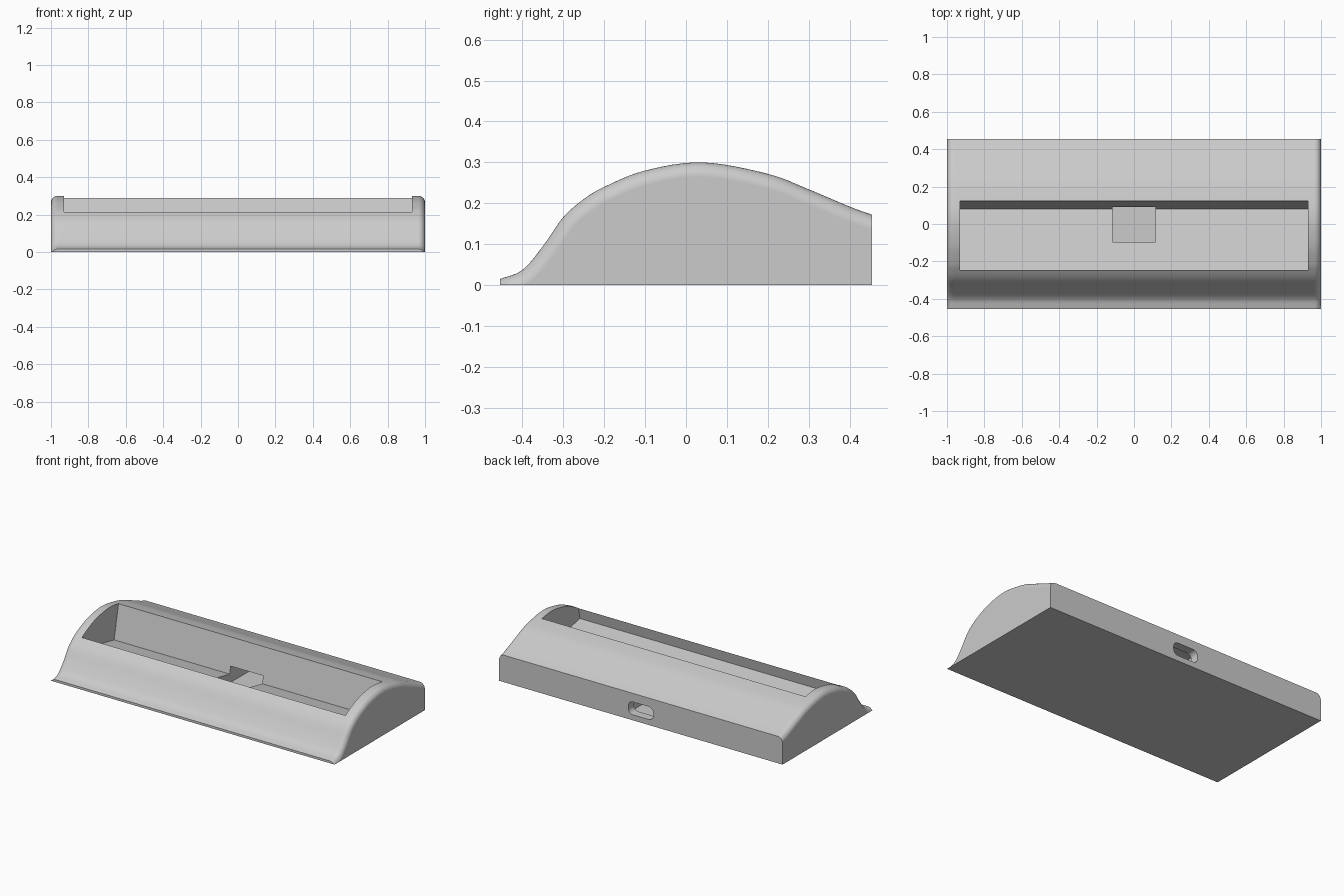
import bpy, bmesh, math
from mathutils import Vector

cube = bpy.data.objects.get("Cube")
if cube:
    bpy.data.objects.remove(cube, do_unlink=True)

HALF_X, HALF_Y, FILLET = 1.0, 0.455, 0.035

grey = bpy.data.materials.new("light_grey")
grey.use_nodes = True
grey.diffuse_color = (0.6, 0.6, 0.6, 1)
grey.node_tree.nodes["Principled BSDF"].inputs["Base Color"].default_value = (0.6, 0.6, 0.6, 1)


def make_object(name, bm):
    bmesh.ops.recalc_face_normals(bm, faces=bm.faces)
    mesh = bpy.data.meshes.new(name)
    bm.to_mesh(mesh)
    bm.free()
    mesh.materials.append(grey)
    obj = bpy.data.objects.new(name, mesh)
    bpy.context.collection.objects.link(obj)
    return obj


def loft(name, sections):
    """Skin matching closed rings and cap both ends."""
    bm = bmesh.new()
    rings = [[bm.verts.new(p) for p in ring] for ring in sections]
    for a, b in zip(rings, rings[1:]):
        for i in range(len(a)):
            j = (i + 1) % len(a)
            bm.faces.new((a[i], a[j], b[j], b[i]))
    bm.faces.new(rings[0])
    bm.faces.new(rings[-1])
    return make_object(name, bm)


def smooth_curve(points, steps):
    """Catmull-Rom curve through the points."""
    p = [Vector(q) for q in points]
    p = [2 * p[0] - p[1]] + p + [2 * p[-1] - p[-2]]
    out = []
    for a, b, c, d in zip(p, p[1:], p[2:], p[3:]):
        for k in range(steps):
            t = k / steps
            out.append(0.5 * (2 * b + (c - a) * t + (2 * a - 5 * b + 4 * c - d) * t**2
                              + (3 * b - a - 3 * c + d) * t**3))
    return out + [p[-2]]


# Side profile of the top surface, front to back (y, z)
profile = smooth_curve([(-HALF_Y, 0.015), (-0.4, 0.037), (-0.35, 0.095), (-0.3, 0.166),
                        (-0.25, 0.21), (-0.2, 0.24), (-0.1, 0.28), (0.04, 0.3), (0.2, 0.272),
                        (0.3, 0.234), (0.4, 0.192), (HALF_Y, 0.172)], 6)


def section(x, inset):
    """Body outline at x, with the top surface pulled in by inset."""
    ring = []
    last = len(profile) - 1
    for i, p in enumerate(profile):
        t = (profile[min(i + 1, last)] - profile[max(i - 1, 0)]).normalized()
        if i in (0, last):
            q = p - Vector((0, inset / t.x))
        else:
            q = p - inset * Vector((-t.y, t.x))
        ring.append((x, q.x, max(q.y, 0.001)))
    return ring + [(x, HALF_Y, 0), (x, -HALF_Y, 0)]


# Body with rounded upper edges at both ends
steps = 8
half = []
for k in range(steps + 1):
    a = math.pi / 2 * k / steps
    half.append((HALF_X - FILLET * (1 - math.sin(a)), FILLET * (1 - math.cos(a))))
stations = [(-x, d) for x, d in reversed(half)] + half
body = loft("dock_body", [section(x, d) for x, d in stations])

# Tilted device pocket
pocket_side = [(0.08, 0.075), (-0.259, 0.143), (-0.207, 0.4), (0.147, 0.4)]
pocket = loft("pocket_cutter", [[(x, y, z) for y, z in pocket_side] for x in (-0.93, 0.93)])

# Connector cavity under the pocket, running back inside the shell
cavity_side = [(-0.095, 0.018), (0.4, 0.018), (0.4, 0.122), (-0.095, 0.122)]
cavity = loft("cavity_cutter", [[(x, y, z) for y, z in cavity_side] for x in (-0.115, 0.115)])

# Rounded cable port through the back
radius, port_x, port_z = 0.032, 0.088, 0.041
outline = []
for n, (sx, sz) in enumerate([(1, 1), (-1, 1), (-1, -1), (1, -1)]):
    for k in range(7):
        a = math.pi / 2 * (n + k / 6)
        outline.append((sx * (port_x - radius) + radius * math.cos(a),
                        0.076 + sz * (port_z - radius) + radius * math.sin(a)))
port = loft("port_cutter", [[(x, y, z) for x, z in outline] for y in (0.37, 0.5)])

# Cut the openings
bpy.context.view_layer.objects.active = body
for cutter in (pocket, cavity, port):
    mod = body.modifiers.new(cutter.name, "BOOLEAN")
    mod.operation = "DIFFERENCE"
    mod.solver = "EXACT"
    mod.object = cutter
    bpy.ops.object.modifier_apply(modifier=mod.name)
    bpy.data.objects.remove(cutter, do_unlink=True)

# Smooth the curved top, keep the cut edges crisp
bpy.ops.object.select_all(action="DESELECT")
body.select_set(True)
bpy.ops.object.shade_smooth_by_angle(angle=math.radians(30))
weighted = body.modifiers.new("weighted_normals", "WEIGHTED_NORMAL")
weighted.keep_sharp = True
